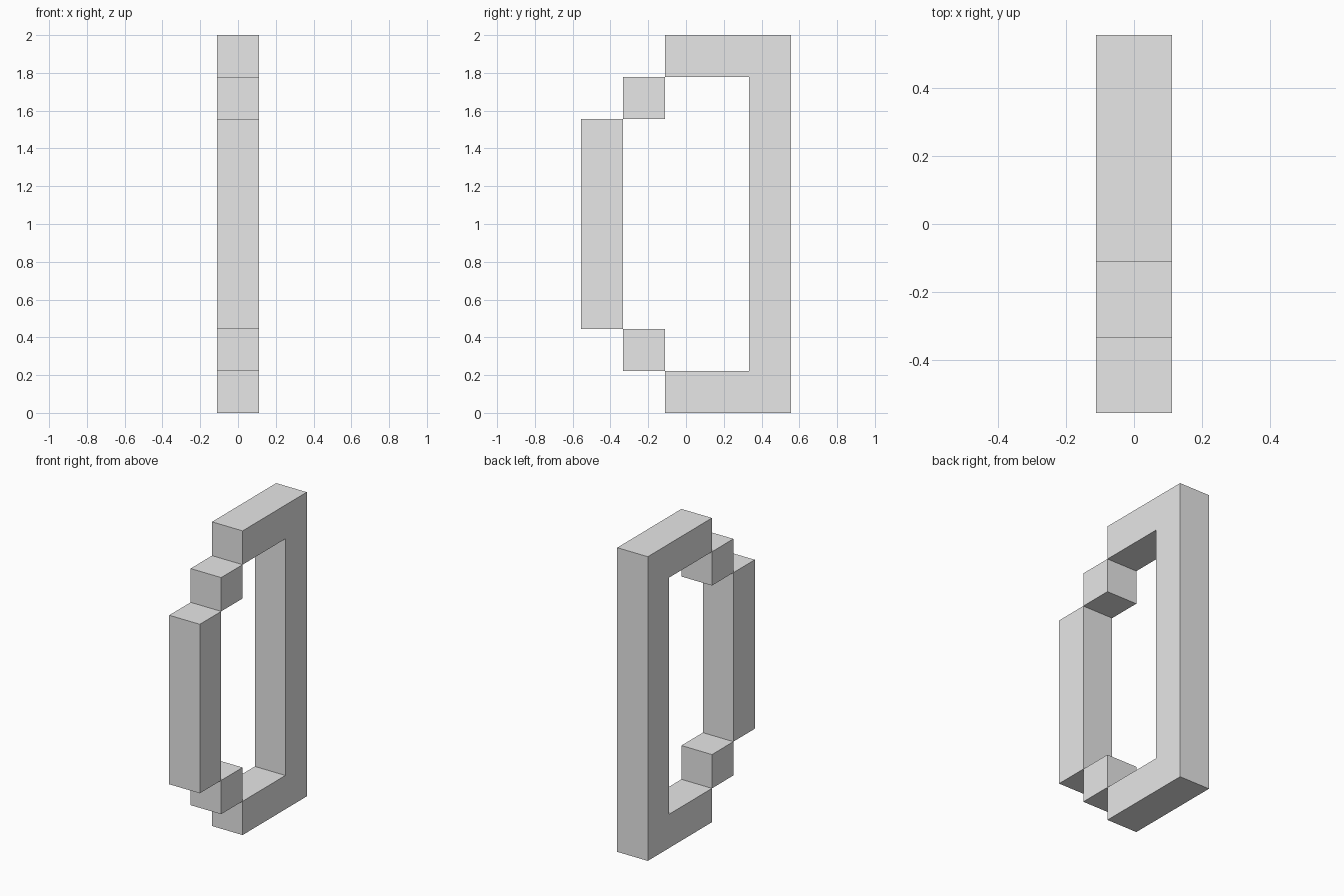
import bpy
import bmesh

if "Cube" in bpy.data.objects:
    bpy.data.objects.remove(bpy.data.objects["Cube"])

U = 2 / 9  # one square block; the model is 1 x 5 x 9 blocks

grey = bpy.data.materials.new("light grey")
grey.diffuse_color = (0.8, 0.8, 0.8, 1)
grey.use_nodes = True
grey.node_tree.nodes["Principled BSDF"].inputs["Base Color"].default_value = grey.diffuse_color


def extruded(name, profile):
    """Extrude a (y, z) profile, given in blocks, one block wide along x."""
    bm = bmesh.new()
    face = bm.faces.new([bm.verts.new((-U / 2, (y - 2.5) * U, z * U)) for y, z in profile])
    new = bmesh.ops.extrude_face_region(bm, geom=[face])["geom"]
    verts = [g for g in new if isinstance(g, bmesh.types.BMVert)]
    bmesh.ops.translate(bm, verts=verts, vec=(U, 0, 0))
    bmesh.ops.recalc_face_normals(bm, faces=bm.faces)
    mesh = bpy.data.meshes.new(name)
    bm.to_mesh(mesh)
    bm.free()
    mesh.materials.append(grey)
    obj = bpy.data.objects.new(name, mesh)
    bpy.context.collection.objects.link(obj)
    return obj


def box(name, y0, y1, z0, z1):
    return extruded(name, [(y0, z0), (y1, z0), (y1, z1), (y0, z1)])


# Back bracket: tall upright with a bottom and a top arm
extruded("back_bracket", [(2, 0), (5, 0), (5, 9), (2, 9),
                          (2, 8), (4, 8), (4, 1), (2, 1)])

# Corner blocks stepping from the arms to the front bar
for name, z in (("lower_corner_block", 1), ("upper_corner_block", 7)):
    box(name, 1, 2, z, z + 1)

# Front bar
box("front_bar", 0, 1, 2, 7)
